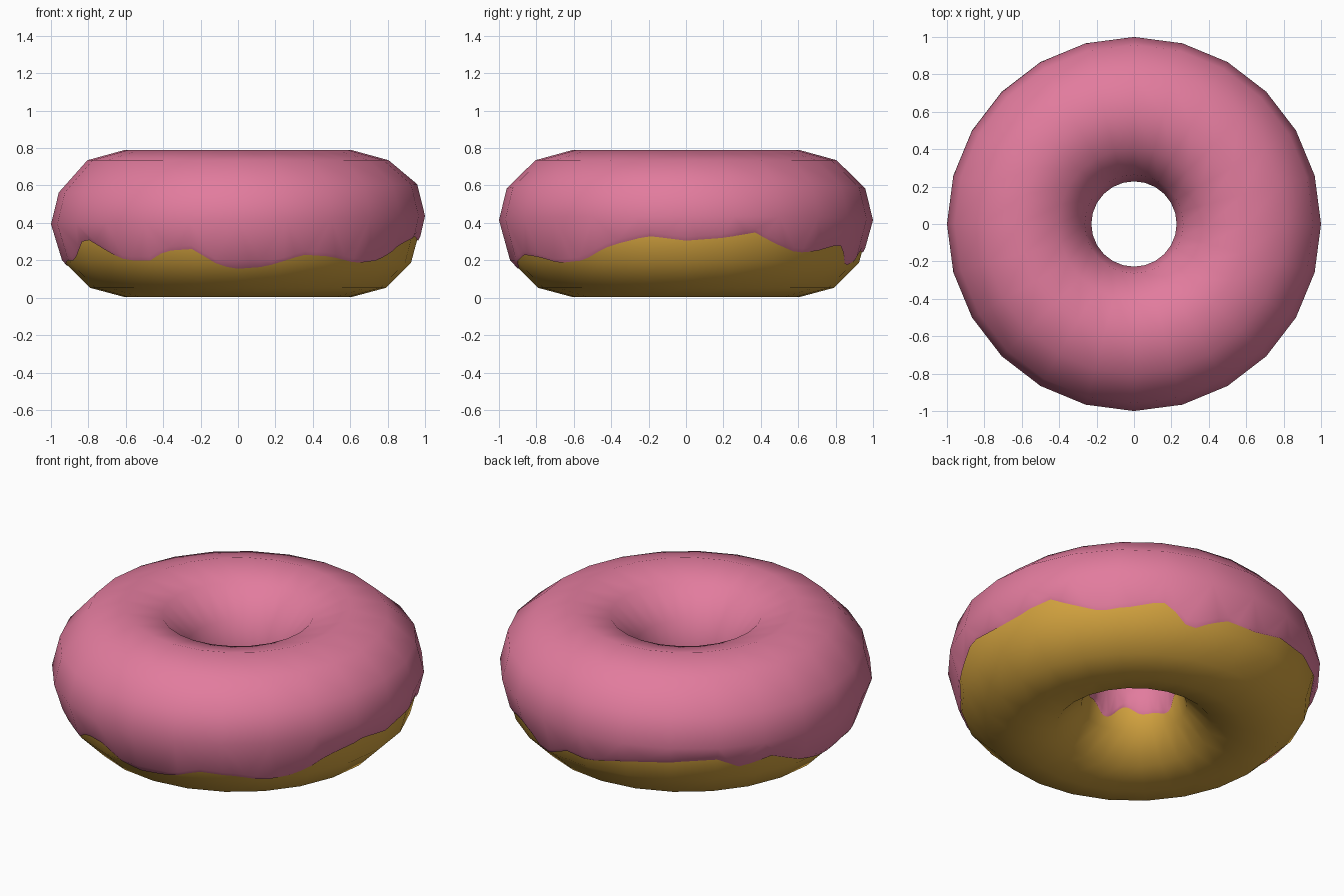
import bpy, bmesh, math

if "Cube" in bpy.data.objects:
    bpy.data.objects.remove(bpy.data.objects["Cube"])

SEG, SUB = 24, 4
R = 0.605            # ring radius of the doughnut
DOUGH_R, DOUGH_Z = 0.37, 0.373


def material(name, rgb):
    m = bpy.data.materials.new(name)
    m.diffuse_color = (*rgb, 1)
    m.use_nodes = True
    m.node_tree.nodes["Principled BSDF"].inputs["Base Color"].default_value = m.diffuse_color
    return m


def finish(bm, name, mat):
    bmesh.ops.recalc_face_normals(bm, faces=bm.faces)
    for f in bm.faces:
        f.smooth = True
    me = bpy.data.meshes.new(name)
    bm.to_mesh(me)
    bm.free()
    me.materials.append(mat)
    ob = bpy.data.objects.new(name, me)
    bpy.context.collection.objects.link(ob)
    return ob


def interp(table, x):
    for (x0, y0), (x1, y1) in zip(table, table[1:]):
        if x <= x1:
            return y0 + (y1 - y0) * max(0, x - x0) / (x1 - x0)
    return table[-1][1]


def ring_point(r, z, k, sub=1):
    # point on a 24-sided ring; sub-steps lie on the straight chord
    i, t = k // sub, (k % sub) / sub
    a, b = (2 * math.pi * j / SEG for j in (i, i + 1))
    return (r * (math.cos(a) * (1 - t) + math.cos(b) * t),
            r * (math.sin(a) * (1 - t) + math.sin(b) * t), z)


def bridge(bm, a, b):
    n = len(a)
    for i in range(n):
        j = (i + 1) % n
        bm.faces.new((a[i], a[j], b[j], b[i]))


# dough: plain torus with a 12-sided section
bm = bmesh.new()
rings = []
for s in range(12):
    a = s * math.pi / 6
    rings.append([bm.verts.new(ring_point(R + DOUGH_R * math.cos(a),
                  DOUGH_Z + DOUGH_R * math.sin(a), k)) for k in range(SEG)])
for s in range(12):
    bridge(bm, rings[s], rings[(s + 1) % 12])
finish(bm, "dough", material("golden dough", (0.66, 0.37, 0.05)))

# icing: low-poly cap with a wavy lower edge; height of that edge by angle
OUTER_EDGE = [(0, .305), (12, .32), (23, .35), (28, .30), (39, .24), (48, .25),
              (59, .285), (63, .25), (69, .16), (75, .20), (82, .25), (92, .24),
              (105, .285), (123, .31), (135, .32), (143, .25), (153, .295),
              (164, .22), (176, .165), (191, .20), (200, .20), (212, .32),
              (222, .25), (230, .20), (241, .20), (245, .25), (255, .26),
              (264, .17), (270, .155), (279, .165), (292, .23), (302, .22),
              (313, .185), (324, .20), (335, .28), (348, .33), (360, .305)]
SECTION = [(DOUGH_Z - DOUGH_R * math.cos(i * math.pi / 6),
            DOUGH_R * math.sin(i * math.pi / 6)) for i in range(4)]

bm = bmesh.new()
# (offset from ring radius, height, share of the sideways tilt)
CAP = [(-.377, .405, 0), (-.342, .575, 0), (-.2, .735, 0), (0, .79, 0),
       (.2, .735, 0), (.353, .585, 1), (.395, .415, 1)]
rings = []
for off, z, tilt in CAP:
    rings.append([bm.verts.new(ring_point(R + off,
                  z + tilt * .022 * math.cos(2 * math.pi * k / SEG), k))
                  for k in range(SEG)])
for a, b in zip(rings, rings[1:]):
    bridge(bm, a, b)

for side, rim in ((1, rings[-1]), (-1, rings[0])):
    mid, low = [], []
    for k in range(SEG * SUB):
        deg = 360 * k / (SEG * SUB)
        if side > 0:
            zb = interp(OUTER_EDGE, deg)
        else:
            t = math.radians(deg)
            zb = .28 + .025 * math.sin(5 * t) + .015 * math.sin(9 * t + 1)
        zm = max(zb + .02, .2)
        for row, z, gap in ((mid, zm, .012), (low, zb, .006)):
            r = R + side * (interp(SECTION, z) + gap)
            row.append(bm.verts.new(ring_point(r, z, k, SUB)))
    bridge(bm, mid, low)
    for i in range(SEG):
        sub = [mid[(i * SUB + s) % (SEG * SUB)] for s in range(SUB + 1)]
        bm.faces.new([rim[(i + 1) % SEG], rim[i]] + sub)
bmesh.ops.triangulate(bm, faces=[f for f in bm.faces if len(f.verts) > 4])
finish(bm, "icing", material("pink icing", (0.76, 0.20, 0.34)))
